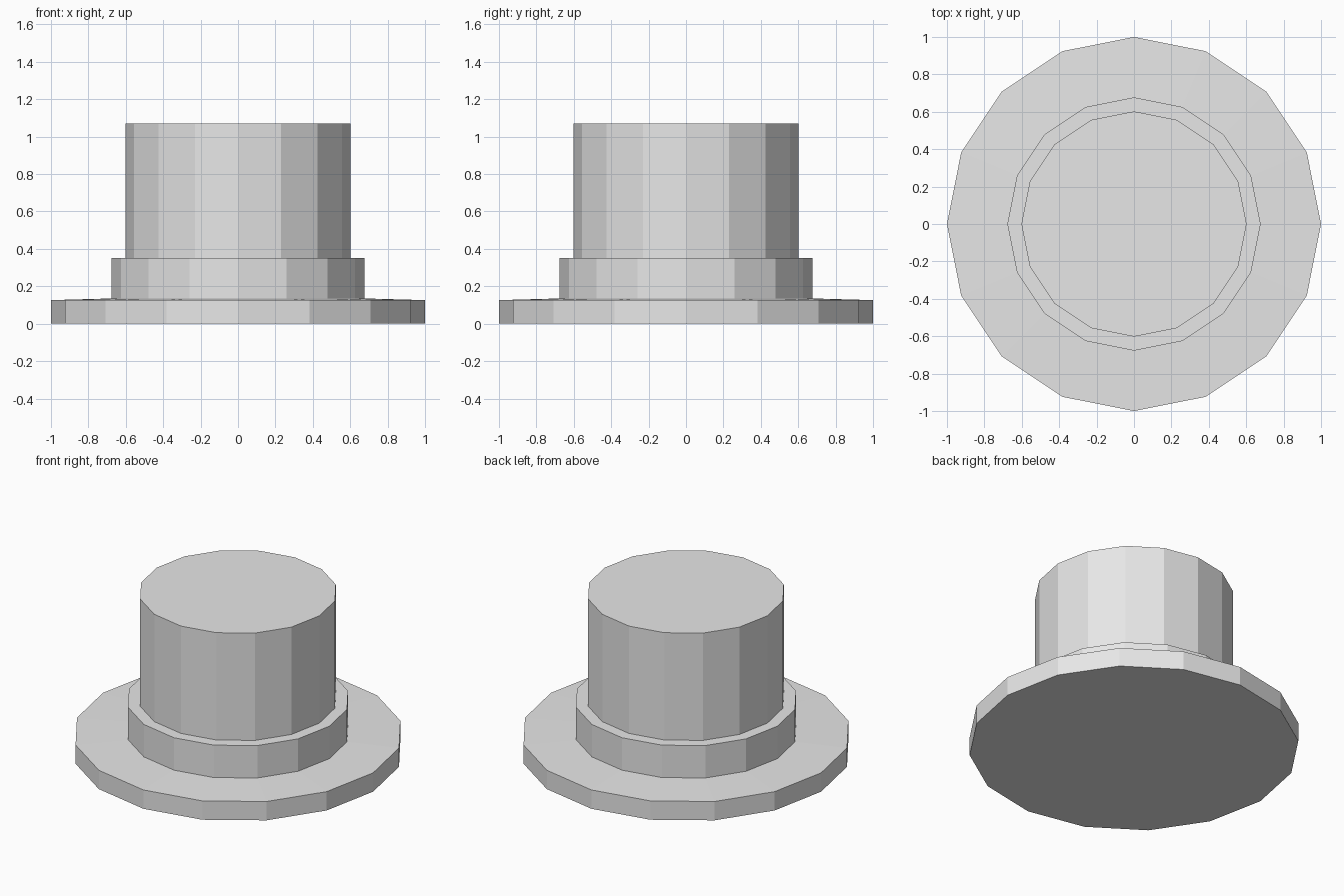
import bpy, bmesh
from math import cos, sin, tau

SIDES = 16

cube = bpy.data.objects.get("Cube")
if cube:
    bpy.data.objects.remove(cube, do_unlink=True)

# Single felt colour
felt = bpy.data.materials.new("light_grey_felt")
felt.use_nodes = True
grey = (0.8, 0.8, 0.8, 1)
felt.diffuse_color = grey
bsdf = next(n for n in felt.node_tree.nodes if n.type == 'BSDF_PRINCIPLED')
bsdf.inputs["Base Color"].default_value = grey


def turned_part(name, profile, cap_bottom=False, cap_top=False):
    """Revolve (radius, height) points, listed bottom to top, into a faceted part."""
    bm = bmesh.new()
    rings = [[bm.verts.new((r * cos(tau * i / SIDES), r * sin(tau * i / SIDES), z))
              for i in range(SIDES)] for r, z in profile]
    for low, high in zip(rings, rings[1:]):
        for i in range(SIDES):
            j = (i + 1) % SIDES
            bm.faces.new((low[i], low[j], high[j], high[i]))
    if cap_bottom:
        bm.faces.new(rings[0][::-1])
    if cap_top:
        bm.faces.new(rings[-1])
    mesh = bpy.data.meshes.new(name)
    bm.to_mesh(mesh)
    bm.free()
    mesh.materials.append(felt)
    obj = bpy.data.objects.new(name, mesh)
    bpy.context.collection.objects.link(obj)
    return obj


# Wide brim with a barely rising upper face
turned_part("brim", [(1, 0), (1, 0.126), (0.677, 0.135)], cap_bottom=True)

# Band around the foot of the crown
turned_part("hat_band", [(0.677, 0.135), (0.677, 0.352), (0.602, 0.352)])

# Tall straight crown
turned_part("crown", [(0.602, 0.352), (0.602, 1.07)], cap_top=True)
